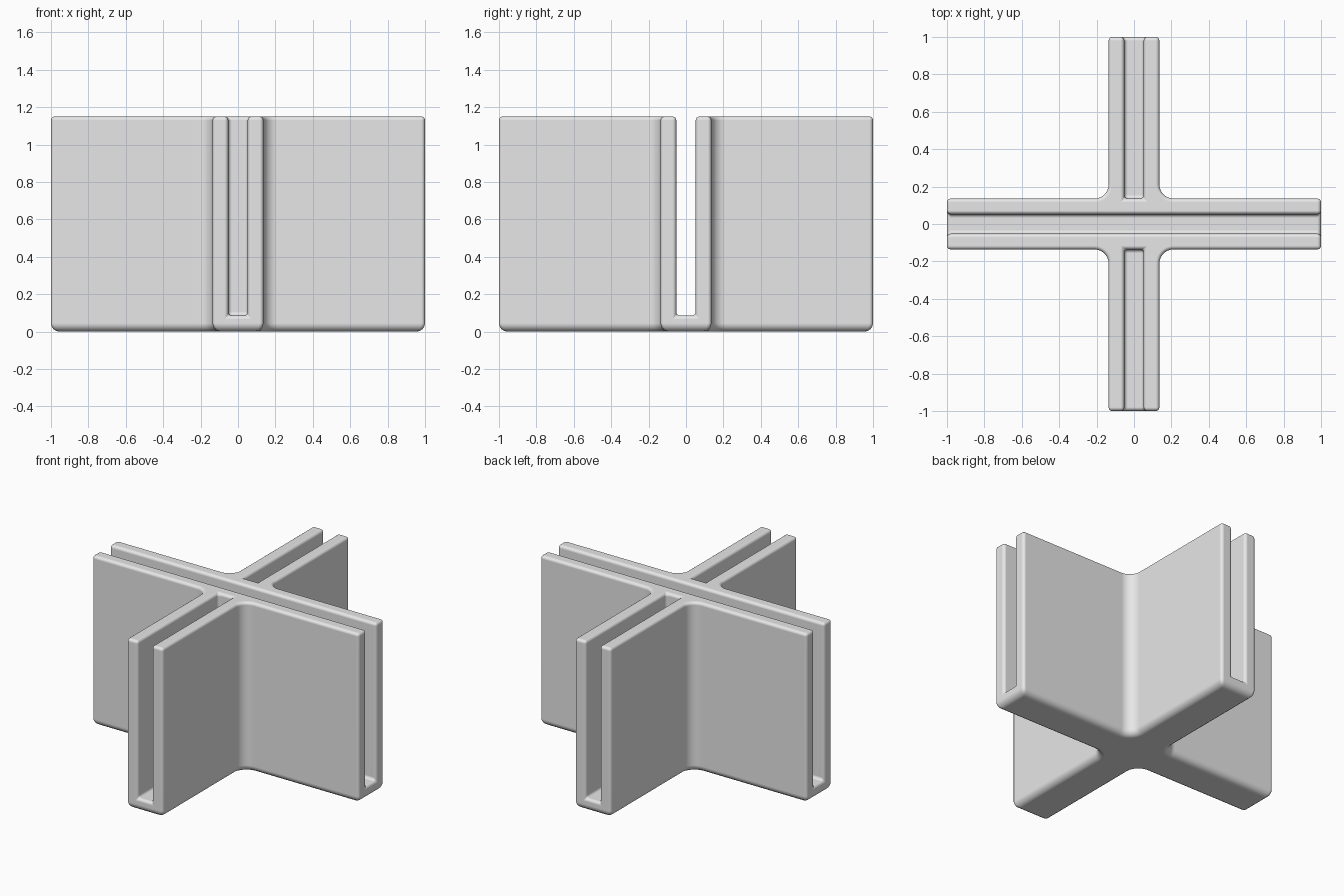
import bpy
import bmesh
from itertools import product
from mathutils import Vector

if "Cube" in bpy.data.objects:
    bpy.data.objects.remove(bpy.data.objects["Cube"], do_unlink=True)

ARM, SLOT, FLOOR, TOP = 0.136, 0.052, 0.086, 1.15
INNER_R, BOTTOM_R, EDGE_R = 0.075, 0.045, 0.02
PLAN = [-1, -ARM, -SLOT, SLOT, ARM, 1]
LEVELS = (PLAN, PLAN, [0, FLOOR, TOP])


def solid(cell):
    """Is this grid cell part of the slotted cross?"""
    if any(not 0 <= i < len(l) - 1 for i, l in zip(cell, LEVELS)):
        return False
    x, y, z = [abs(l[i] + l[i + 1]) / 2 for i, l in zip(cell, LEVELS)]
    if min(x, y) > ARM:
        return False
    slotted = y < SLOT or (x < SLOT and y > ARM)
    return z < FLOOR or not slotted


# Outer skin of the cross: base plate plus paired upright walls
bm = bmesh.new()
for cell in product(range(5), range(5), range(2)):
    if not solid(cell):
        continue
    for axis, side in product(range(3), (0, 1)):
        near = list(cell)
        near[axis] += 2 * side - 1
        if solid(near):
            continue
        u, v = [a for a in range(3) if a != axis]
        quad = []
        for du, dv in ((0, 0), (1, 0), (1, 1), (0, 1)):
            idx = list(cell)
            idx[axis] += side
            idx[u] += du
            idx[v] += dv
            quad.append(bm.verts.new(Vector([l[i] for i, l in zip(idx, LEVELS)])))
        bm.faces.new(quad)
bmesh.ops.remove_doubles(bm, verts=bm.verts[:], dist=0.001)
bmesh.ops.recalc_face_normals(bm, faces=bm.faces[:])
bmesh.ops.dissolve_limit(bm, angle_limit=0.02, verts=bm.verts[:], edges=bm.edges[:])

# Large fillets where the arms meet
corners = [e for e in bm.edges
           if all(abs(abs(c) - ARM) < 0.001 for v in e.verts for c in v.co[:2])
           and abs(e.verts[0].co.z - e.verts[1].co.z) > 0.5]
bmesh.ops.bevel(bm, geom=corners, offset=INNER_R, offset_type='OFFSET',
                segments=8, profile=0.5, affect='EDGES', clamp_overlap=False)

# Rounding weights: wide along the underside, narrow elsewhere
weight = bm.edges.layers.float.new("bevel_weight_edge")
for e in bm.edges:
    if e.calc_face_angle(0) > 0.8:
        low = all(v.co.z < 0.001 for v in e.verts)
        e[weight] = 1.0 if low else EDGE_R / BOTTOM_R
for f in bm.faces:
    f.smooth = True

mesh = bpy.data.meshes.new("slotted_cross_connector")
bm.to_mesh(mesh)
bm.free()
body = bpy.data.objects.new("slotted_cross_connector", mesh)
bpy.context.collection.objects.link(body)

rounding = body.modifiers.new("rounded_edges", 'BEVEL')
rounding.limit_method = 'WEIGHT'
rounding.width = BOTTOM_R
rounding.segments = 4
rounding.use_clamp_overlap = False
normals = body.modifiers.new("flat_face_normals", 'WEIGHTED_NORMAL')
normals.weight = 100

# Plain grey plastic
grey = bpy.data.materials.new("light_grey_plastic")
grey.use_nodes = True
colour = (0.8, 0.8, 0.8, 1)
grey.diffuse_color = colour
grey.node_tree.nodes["Principled BSDF"].inputs["Base Color"].default_value = colour
mesh.materials.append(grey)
